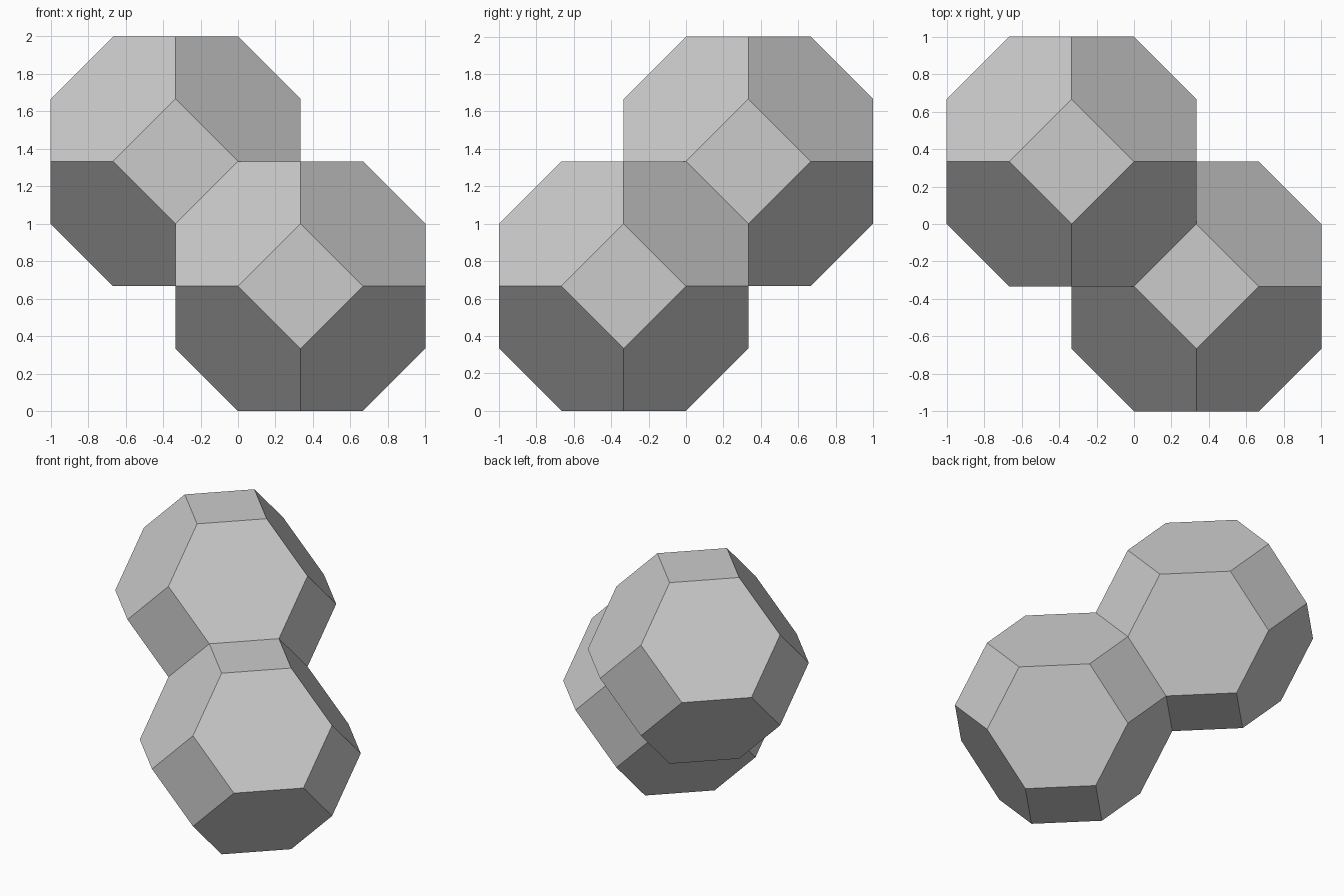
import bpy
import bmesh
import math
from mathutils import Vector

if "Cube" in bpy.data.objects:
    bpy.data.objects.remove(bpy.data.objects["Cube"], do_unlink=True)

UNIT = 1 / 3  # the cell's vertices are all orderings of (0, +-1, +-2) units

# Plain grey for both cells
grey = bpy.data.materials.new("plain_grey")
grey.use_nodes = True
grey.diffuse_color = (0.6, 0.6, 0.6, 1)
grey.node_tree.nodes["Principled BSDF"].inputs["Base Color"].default_value = (0.6, 0.6, 0.6, 1)


def truncated_octahedron(name, center):
    """Hull of the cell's corners, merged into squares and hexagons."""
    bm = bmesh.new()
    for axis in range(3):
        for a in (-1, 1):
            for b in (-1, 1):
                for small, large in ((1, 2), (2, 1)):
                    corner = Vector()
                    corner[(axis + 1) % 3] = a * small * UNIT
                    corner[(axis + 2) % 3] = b * large * UNIT
                    bm.verts.new(corner)
    bmesh.ops.convex_hull(bm, input=bm.verts[:])
    bmesh.ops.dissolve_limit(bm, angle_limit=math.radians(2),
                             verts=bm.verts[:], edges=bm.edges[:])
    bmesh.ops.recalc_face_normals(bm, faces=bm.faces[:])

    mesh = bpy.data.meshes.new(name)
    bm.to_mesh(mesh)
    bm.free()
    mesh.materials.append(grey)
    cell = bpy.data.objects.new(name, mesh)
    cell.location = center
    bpy.context.collection.objects.link(cell)


# Two cells stacked along a body diagonal, meeting at one hexagon
truncated_octahedron("lower_cell", (UNIT, -UNIT, 2 * UNIT))
truncated_octahedron("upper_cell", (-UNIT, UNIT, 4 * UNIT))
